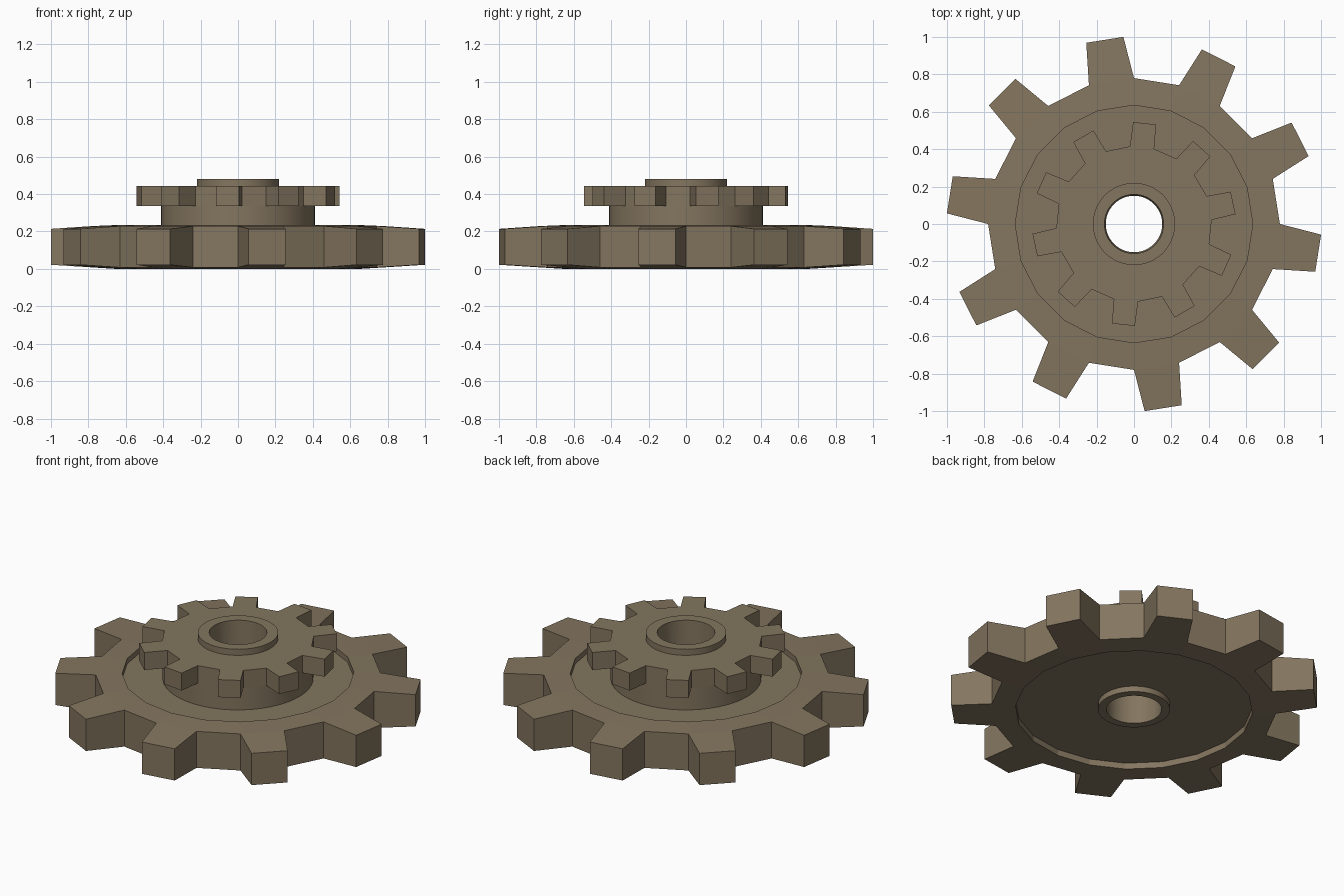
import bpy, bmesh
from math import sin, cos, radians

if "Cube" in bpy.data.objects:
    bpy.data.objects.remove(bpy.data.objects["Cube"])

mat = bpy.data.materials.new("brown_metal")
mat.diffuse_color = (0.23, 0.18, 0.115, 1)
mat.use_nodes = True
mat.node_tree.nodes["Principled BSDF"].inputs["Base Color"].default_value = mat.diffuse_color


def lathe(name, profile, segs, phase=0.0, teeth=None, smooth=False):
    """Spin an (r, z) profile. teeth = (wall index, parity, tip radius,
    tip half angle, tip top z, tip bottom z) pulls teeth out of every other wall face."""
    bm = bmesh.new()
    step = 360 / segs

    def vert(r, deg, z):
        return bm.verts.new((r * cos(radians(deg)), r * sin(radians(deg)), z))

    rings = [[vert(r, phase + step * j, z) for j in range(segs)] for r, z in profile]
    for i in range(len(profile) - 1):
        for j in range(segs):
            k = (j + 1) % segs
            root = [rings[i][j], rings[i + 1][j], rings[i + 1][k], rings[i][k]]
            if teeth and i == teeth[0] and j % 2 == teeth[1]:
                _, _, tip_r, half, top, bottom = teeth
                mid = phase + step * (j + 0.5)
                tip = [vert(tip_r, mid - half, top), vert(tip_r, mid - half, bottom),
                       vert(tip_r, mid + half, bottom), vert(tip_r, mid + half, top)]
                bm.faces.new(tip)
                for n in range(4):
                    m = (n + 1) % 4
                    bm.faces.new((root[n], root[m], tip[m], tip[n]))
            else:
                bm.faces.new(root)
    mesh = bpy.data.meshes.new(name)
    bm.to_mesh(mesh)
    bm.free()
    obj = bpy.data.objects.new(name, mesh)
    bpy.context.collection.objects.link(obj)
    mesh.materials.append(mat)
    if smooth:
        bpy.ops.object.select_all(action='DESELECT')
        obj.select_set(True)
        bpy.context.view_layer.objects.active = obj
        bpy.ops.object.shade_smooth_by_angle(angle=radians(30))
    return obj


# Large gear: crowned rim with recessed faces on both sides
lathe("large_gear",
      [(0.39, 0.203), (0.635, 0.203), (0.635, 0.235), (0.78, 0.229),
       (0.78, 0.008), (0.65, 0.0), (0.65, 0.037), (0.19, 0.037)],
      20, teeth=(3, 1, 1.002, 5.75, 0.214, 0.022))

# Small gear on top
lathe("small_gear",
      [(0.21, 0.443), (0.416, 0.443), (0.416, 0.337), (0.40, 0.337)],
      20, phase=3, teeth=(1, 0, 0.545, 6.5, 0.443, 0.337))

# Neck joining the two gears
lathe("neck", [(0.413, 0.34), (0.413, 0.20)], 48, smooth=True)

# Hub sleeve with a slightly tapered bore
lathe("hub",
      [(0.197, 0.04), (0.197, 0.003), (0.151, 0.003),
       (0.158, 0.48), (0.22, 0.48), (0.22, 0.44)],
      48, smooth=True)
